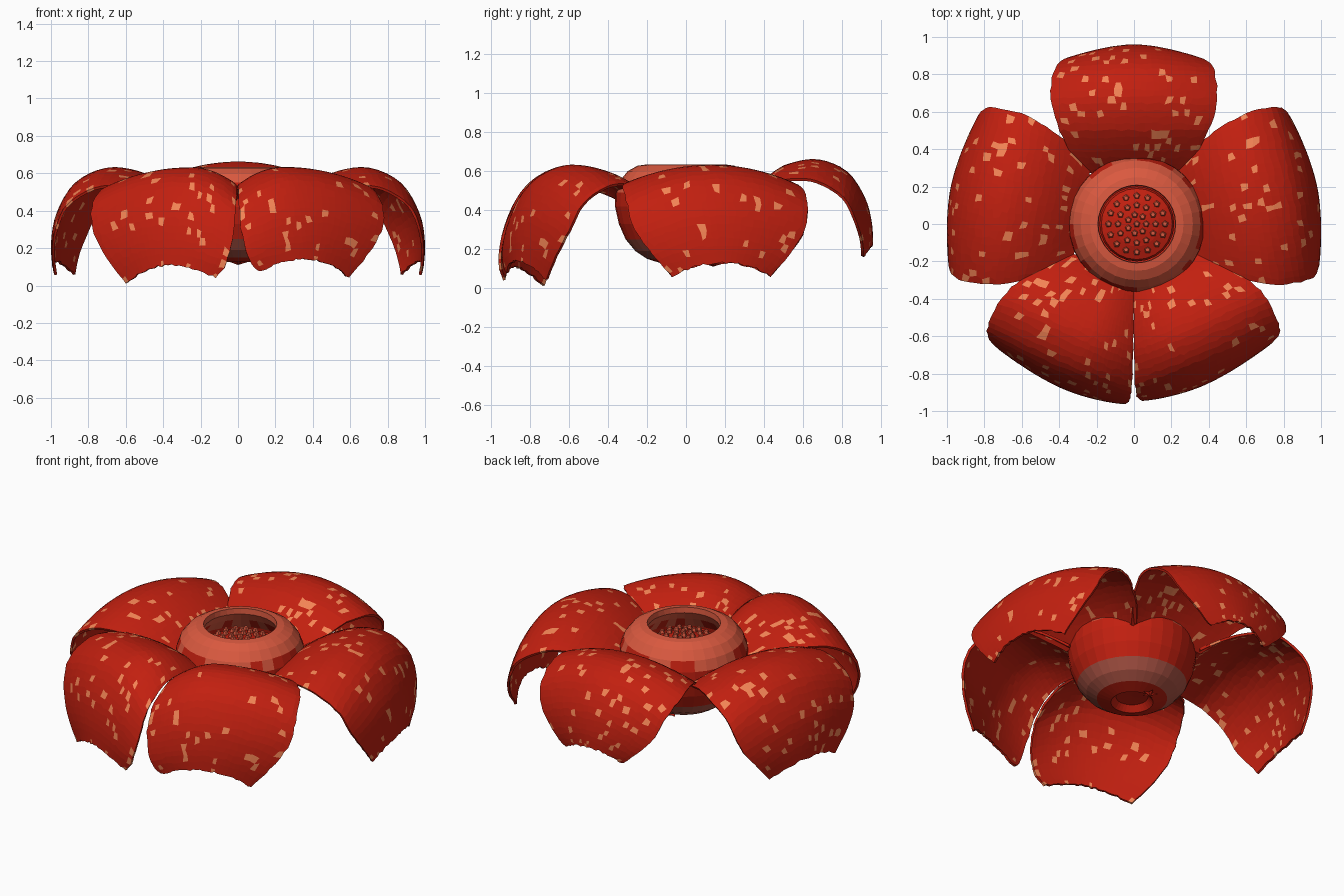
import bpy, bmesh, math, random
from mathutils import Vector, Matrix

if "Cube" in bpy.data.objects:
    bpy.data.objects.remove(bpy.data.objects["Cube"])

random.seed(4)


def mat(name, col):
    m = bpy.data.materials.new(name)
    m.diffuse_color = (*col, 1)
    m.use_nodes = True
    m.node_tree.nodes["Principled BSDF"].inputs["Base Color"].default_value = m.diffuse_color
    return m


RED = mat("petal_red", (0.54, 0.014, 0.005))
SPOT = mat("spot_orange", (0.90, 0.23, 0.09))
RIM = mat("rim_coral", (0.70, 0.10, 0.05))
BROWN = mat("base_brown", (0.42, 0.09, 0.06))


def finish(bm, name, mats):
    me = bpy.data.meshes.new(name)
    bm.normal_update()
    bm.to_mesh(me)
    bm.free()
    for m in mats:
        me.materials.append(m)
    ob = bpy.data.objects.new(name, me)
    bpy.context.collection.objects.link(ob)
    return ob


def lathe(name, prof, mats, steps=32, paint=None, centre=(0.015, 0, 0)):
    bm = bmesh.new()
    vs = [bm.verts.new((r, 0, z)) for r, z in prof]
    es = [bm.edges.new(p) for p in zip(vs, vs[1:])]
    bmesh.ops.spin(bm, geom=vs + es, axis=(0, 0, 1), cent=(0, 0, 0),
                   angle=math.tau, steps=steps, use_duplicate=False)
    bmesh.ops.remove_doubles(bm, verts=bm.verts, dist=1e-4)
    bmesh.ops.recalc_face_normals(bm, faces=bm.faces)
    if paint:
        for f in bm.faces:
            f.material_index = paint(f.calc_center_median())
    bmesh.ops.translate(bm, verts=bm.verts, vec=centre)
    return finish(bm, name, mats)


# Petal rows: radius, height, half width, edge droop, edge pull-in
ROWS = [(0.28, 0.46, 0.26, 0.01, 0.00), (0.40, 0.55, 0.35, 0.05, 0.00),
        (0.55, 0.615, 0.425, 0.08, 0.00), (0.70, 0.63, 0.47, 0.11, 0.01),
        (0.85, 0.56, 0.475, 0.13, 0.02), (0.945, 0.41, 0.45, 0.11, 0.05),
        (0.98, 0.26, 0.36, 0.09, 0.05), (0.985, 0.13, 0.26, 0.07, 0.05)]


def row_at(u):
    # smooth curve through the rows
    k = min(max(u, 0) * 7, 6.9999)
    i = int(k)
    t = k - i
    q = [ROWS[min(max(i + d, 0), 7)] for d in (-1, 0, 1, 2)]
    return [b + 0.5 * t * (c - a + t * (2 * a - 5 * b + 4 * c - d + t * (3 * (b - c) + d - a)))
            for a, b, c, d in zip(*q)]


def petal_point(u, v, lift, drop, seam, taper, dip):
    r, z, w, droop, pull = row_at(u)
    w *= 1 - taper * u * u
    if seam * v > 0:
        w = min(w, 0.415 * r * (1 - 0.3 * u ** 3))
    elif seam:
        w *= 1.09 - 0.06 * u * u
        droop += 0.03 * u ** 4
    z -= dip * max(0, 1 - 4 * u)
    return Vector((r - pull * v * v, v * w, z + lift - droop * v * v - drop * u ** 3))


def petal(name, angle, lift=0.0, drop=0.0, seam=0, taper=0.0, reach=1.0, dip=0.015):
    nu, nv = 28, 26
    bm = bmesh.new()
    rot = Matrix.Rotation(math.radians(angle), 3, 'Z')
    grid = []
    for i in range(nu + 1):
        row = []
        for j in range(nv + 1):
            ju, jv = random.uniform(-.2, .2), random.uniform(-.25, .25)
            u = (i + (ju if 0 < i < nu else 0)) / nu
            v = 2 * (j + (jv if 0 < j < nv else 0)) / nv - 1
            p = petal_point(u, v, lift, drop, seam, taper, dip)
            if i == nu:
                p.z += random.uniform(-0.007, 0.007)
            if j in (0, nv):
                p.y *= random.uniform(0.98, 1.0)
            p.x *= reach
            row.append(bm.verts.new(rot @ p))
        grid.append(row)
    for i in range(nu):
        for j in range(nv):
            f = bm.faces.new((grid[i][j], grid[i + 1][j], grid[i + 1][j + 1], grid[i][j + 1]))
            f.material_index = int(random.random() < 0.08)
    ob = finish(bm, name, [RED, SPOT])
    s = ob.modifiers.new("thickness", 'SOLIDIFY')
    s.thickness, s.offset = 0.014, -1


# Five drooping petals
petal("petal_back", 90, lift=0.025, drop=-0.07, taper=0.25, reach=0.975, dip=0.05)
petal("petal_right", 11, reach=1.015)
petal("petal_left", 169, reach=1.015)
petal("petal_front_right", -67, drop=-0.01, seam=-1, reach=0.955)
petal("petal_front_left", -113, drop=0.022, seam=1, reach=0.975)


# Hollow central bowl with pale rim and brownish lower band
def bowl_paint(c):
    r = math.hypot(c.x, c.y)
    if c.z > 0.5 and r > 0.2:
        return 1 if c.z > 0.56 or random.random() < 0.5 else 0
    if 0.17 < c.z < 0.25 and r > 0.2:
        return 2
    return 0


lathe("central_bowl", [
    (0, 0.165), (0.09, 0.16), (0.12, 0.125), (0.20, 0.15), (0.26, 0.19), (0.31, 0.25),
    (0.345, 0.33), (0.365, 0.42), (0.362, 0.49), (0.34, 0.55), (0.30, 0.60),
    (0.25, 0.628), (0.208, 0.634), (0.205, 0.60), (0.235, 0.55), (0.29, 0.48),
    (0.31, 0.40), (0.27, 0.29), (0.15, 0.23), (0, 0.22)],
    [RED, RIM, BROWN], paint=bowl_paint)

# Domed disc on a column inside the bowl
lathe("inner_disc", [
    (0, 0.22), (0.09, 0.23), (0.08, 0.40), (0.17, 0.46), (0.20, 0.49),
    (0.19, 0.515), (0.12, 0.54), (0.06, 0.55), (0, 0.553)], [RED], 24)

# Rings of small blunt spikes on the disc
bm = bmesh.new()
for radius, count, z in ((0, 1, 0.56), (0.05, 7, 0.557), (0.10, 12, 0.55), (0.15, 16, 0.537)):
    for k in range(count):
        a = math.tau * k / count
        bmesh.ops.create_cone(bm, cap_ends=True, segments=5, radius1=0.02, radius2=0.012,
                              depth=0.025,
                              matrix=Matrix.Translation((0.015 + radius * math.cos(a),
                                                         radius * math.sin(a), z)))
finish(bm, "disc_spikes", [RIM])

# Small star-shaped stub under the bowl
bm = bmesh.new()
tip = bm.verts.new((0, 0.14, 0.11))
ring = [bm.verts.new((r * math.cos(k * math.pi / 5), 0.14 + r * math.sin(k * math.pi / 5), 0.125))
        for k, r in enumerate([0.05, 0.022] * 5)]
for k in range(10):
    bm.faces.new((tip, ring[(k + 1) % 10], ring[k]))
bm.faces.new(ring)
finish(bm, "base_stub", [RED])
